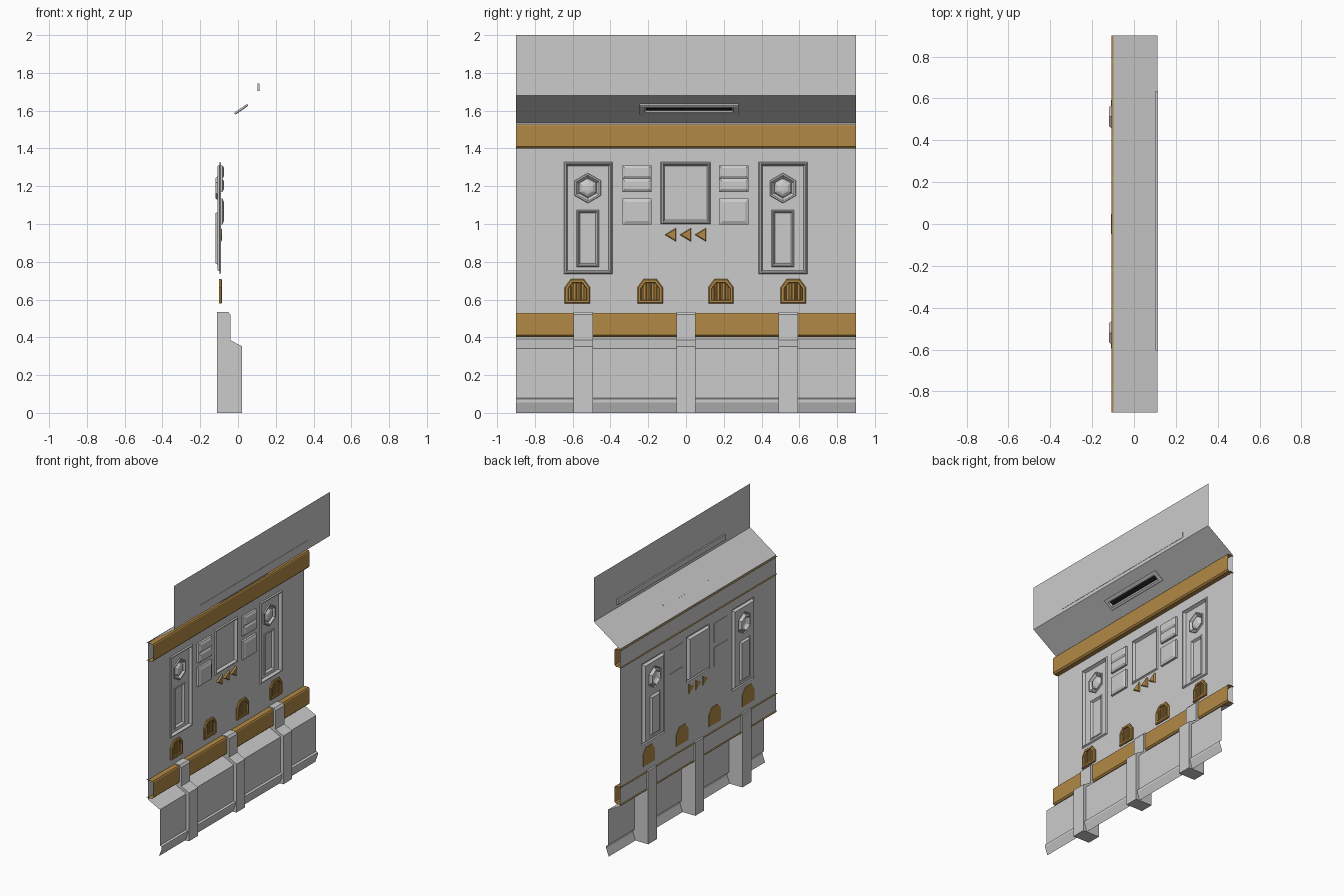
import bpy, math

if "Cube" in bpy.data.objects:
    bpy.data.objects.remove(bpy.data.objects["Cube"])

W = -0.097          # wall plane
FLOOR = -0.108      # floor of the recessed frames


def material(name, rgb):
    m = bpy.data.materials.new(name)
    m.diffuse_color = (*rgb, 1)
    m.use_nodes = True
    m.node_tree.nodes["Principled BSDF"].inputs["Base Color"].default_value = m.diffuse_color
    return m


GOLD = material("gold", (0.45, 0.25, 0.06))
BLACK = material("black", (0.01, 0.01, 0.01))


def make(name, verts, faces, mat=None):
    me = bpy.data.meshes.new(name)
    me.from_pydata(verts, [], faces)
    ob = bpy.data.objects.new(name, me)
    bpy.context.collection.objects.link(ob)
    if mat:
        me.materials.append(mat)
    return ob


def strip(name, prof, y0, y1, mat=None, closed=False):
    """Sweep an (x, z) profile along y; closed gives a solid prism."""
    n = len(prof)
    v = [(x, y, z) for y in (y0, y1) for x, z in prof]
    f = [(i, i + n, (i + 1) % n + n, (i + 1) % n) for i in range(n if closed else n - 1)]
    if closed:
        f += [tuple(range(n)), tuple(reversed(range(n, 2 * n)))]
    return make(name, v, f, mat)


def sheet(name, x, box, holes):
    """Flat sheet facing +x with rectangular openings (y0, y1, z0, z1)."""
    ys = sorted({r[k] for r in [box] + holes for k in (0, 1)})
    zs = sorted({r[k] for r in [box] + holes for k in (2, 3)})
    v = [(x, y, z) for z in zs for y in ys]
    f, n = [], len(ys)
    for j in range(len(zs) - 1):
        for i in range(n - 1):
            cy, cz = (ys[i] + ys[i + 1]) / 2, (zs[j] + zs[j + 1]) / 2
            if not any(a < cy < b and c < cz < d for a, b, c, d in holes):
                f.append((j * n + i, j * n + i + 1, (j + 1) * n + i + 1, (j + 1) * n + i))
    return make(name, v, f)


def loft(name, loops, mat=None, cap=True, back=False):
    """Join (x, outline) loops from the outside in, outlines run anticlockwise."""
    n = len(loops[0][1])
    v = [(x, y, z) for x, pts in loops for y, z in pts]
    f = []
    for k in range(len(loops) - 1):
        a, b = k * n, (k + 1) * n
        f += [(a + i, a + (i + 1) % n, b + (i + 1) % n, b + i) for i in range(n)]
    if cap:
        f.append(tuple(range(len(v) - n, len(v))))
    if back:
        f.append(tuple(reversed(range(n))))
    return make(name, v, f, mat)


def rect(r, d=0):
    a, b, c, e = r
    return [(a + d, c + d), (b - d, c + d), (b - d, e - d), (a + d, e - d)]


def frame(name, r, cap):
    loft(name, [(W, rect(r)), (-0.089, rect(r, 0.005)), (-0.089, rect(r, 0.011)),
                (FLOOR, rect(r, 0.02))], cap=cap)


def raised(name, r, x, bevel):
    loft(name, [(-0.1, rect(r)), (x - 0.008, rect(r)), (x, rect(r, bevel))], back=True)


# Main wall with openings for the framed recesses
big = [(c - 0.129, c + 0.129, 0.735, 1.328) for c in (-0.518, 0.514)]
centre = (-0.134, 0.13, 1.0, 1.328)
sheet("main_wall", W, (-0.9, 0.9, 0.39, 1.535), big + [centre])

# Sloped overhang, upper wall and base
strip("overhang", [(W, 1.535), (0.113, 1.68)], -0.9, 0.9)
strip("upper_wall", [(0.113, 1.68), (0.113, 2.0)], -0.9, 0.9)
strip("upper_bar", [(0.115, 1.705), (0.103, 1.705), (0.103, 1.745), (0.115, 1.745)],
      -0.605, 0.637, closed=True)
strip("base_panel", [(-0.007, 0), (0.013, 0.055), (0.013, 0.073), (0.0, 0.08),
                     (0.0, 0.34), (W, 0.39)], -0.9, 0.9)

# Slot fitting on the overhang, built along the slope
sl = math.atan2(0.145, 0.21)


def on_slope(u, d):
    return (0.014 + u * math.cos(sl) + d * math.sin(sl),
            1.611 + u * math.sin(sl) - d * math.cos(sl))


def slope_loop(r, d):
    pts = []
    for y, u in rect(r):
        x, z = on_slope(u, d)
        pts.append((x, y, z))
    return pts


rings = [((-0.245, 0.277, -0.042, 0.042), -0.001), ((-0.245, 0.277, -0.042, 0.042), 0.008),
         ((-0.238, 0.27, -0.036, 0.036), 0.011), ((-0.22, 0.252, -0.022, 0.022), 0.011),
         ((-0.212, 0.244, -0.015, 0.015), 0.003)]
sv = [p for r, d in rings for p in slope_loop(r, d)]
sf = [(4 * k + i, 4 * k + (i + 1) % 4, 4 * k + 4 + (i + 1) % 4, 4 * k + 4 + i)
      for k in range(4) for i in range(4)]
make("slot_surround", sv, sf + [(3, 2, 1, 0)])
make("slot_opening", slope_loop((-0.212, 0.244, -0.015, 0.015), 0.0032), [(0, 1, 2, 3)], BLACK)

# Ribs
ribs = [(-0.596, -0.493), (-0.049, 0.049), (0.49, 0.592)]
rib_profile = [(-0.11, 0), (0.022, 0), (0.022, 0.352), (-0.04, 0.385), (-0.04, 0.52),
               (-0.053, 0.535), (-0.11, 0.535)]
for a, b in ribs:
    strip("rib", rib_profile, a, b, closed=True)


# Gold channels, the lower one broken by the ribs
def channel(z, a, b):
    strip("gold_channel", [(-0.108, z), (-0.065, z), (-0.055, z + 0.01), (-0.055, z + 0.12),
                           (-0.06, z + 0.128), (-0.108, z + 0.128)], a, b, GOLD)


channel(1.4, -0.9, 0.9)
edges = [-0.9] + [e for r in ribs for e in r] + [0.9]
for a, b in zip(edges[::2], edges[1::2]):
    channel(0.402, a, b)

# Framed side recesses, each with a hex socket and an inset panel
frame("centre_frame", centre, True)
R, CZ = 0.08, 1.19
w = R * math.cos(math.pi / 6)
for r, c in zip(big, (-0.52, 0.513)):
    frame("side_frame", r, False)
    inset = (c - 0.06, c + 0.06, 0.773, 1.075)
    sheet("side_frame_floor", FLOOR, (r[0] + 0.02, r[1] - 0.02, r[2] + 0.02, r[3] - 0.02),
          [inset, (c - w, c + w, CZ - R, CZ + R)])
    loft("inset_panel", [(FLOOR, rect(inset)), (-0.103, rect(inset, 0.004)),
                         (-0.103, rect(inset, 0.009)), (-0.118, rect(inset, 0.018))])

    def hexa(k):
        return [(c + R * k * math.cos(math.radians(90 + 60 * i)),
                 CZ + R * k * math.sin(math.radians(90 + 60 * i))) for i in range(6)]

    square = [(c + a * w, CZ + b * R) for a, b in
              ((0, 1), (-1, 1), (-1, -1), (0, -1), (1, -1), (1, 1))]
    loft("hex_socket", [(FLOOR, square), (FLOOR, hexa(1)), (-0.101, hexa(0.96)),
                        (-0.101, hexa(0.86)), (-0.12, hexa(0.66)), (-0.108, hexa(0.56)),
                        (-0.1, hexa(0.4)), (-0.097, hexa(0.2))])

# Small raised boxes beside the centre frame
for a, b in ((-0.337, -0.183), (0.176, 0.331)):
    raised("lower_box", (a, b, 0.998, 1.134), -0.074, 0.018)
    raised("upper_box_bottom", (a, b, 1.17, 1.24), -0.074, 0.014)
    raised("upper_box_top", (a, b, 1.24, 1.31), -0.074, 0.014)

# Gold arrow markers
for c in (-0.082, -0.003, 0.077):
    def tri(k):
        return [(c + 0.01 - 0.04 * k, 0.943), (c + 0.01 + 0.02 * k, 0.943 - 0.036 * k),
                (c + 0.01 + 0.02 * k, 0.943 + 0.036 * k)]
    loft("arrow_marker", [(-0.1, tri(1)), (-0.09, tri(1)), (-0.084, tri(0.8))], GOLD, back=True)

# Gold vents with vertical slats
arch = [(-0.067, -0.065), (0.067, -0.065), (0.067, 0.022), (0.035, 0.065),
        (-0.035, 0.065), (-0.067, 0.022)]
for c in (-0.575, -0.19, 0.185, 0.568):
    def vent(k):
        return [(c + y * k, 0.643 + z * k) for y, z in arch]
    loft("vent_surround", [(-0.101, vent(1)), (-0.089, vent(1)), (-0.084, vent(0.92)),
                           (-0.084, vent(0.74)), (-0.0962, vent(0.7))], GOLD, back=True)
    for i in range(6):
        y = c - 0.036 + i * 0.0144
        top = 0.686 if 0 < i < 5 else 0.668
        loft("vent_slat", [(-0.0965, rect((y - 0.004, y + 0.004, 0.598, top))),
                           (-0.088, rect((y - 0.003, y + 0.003, 0.598, top)))], GOLD)
